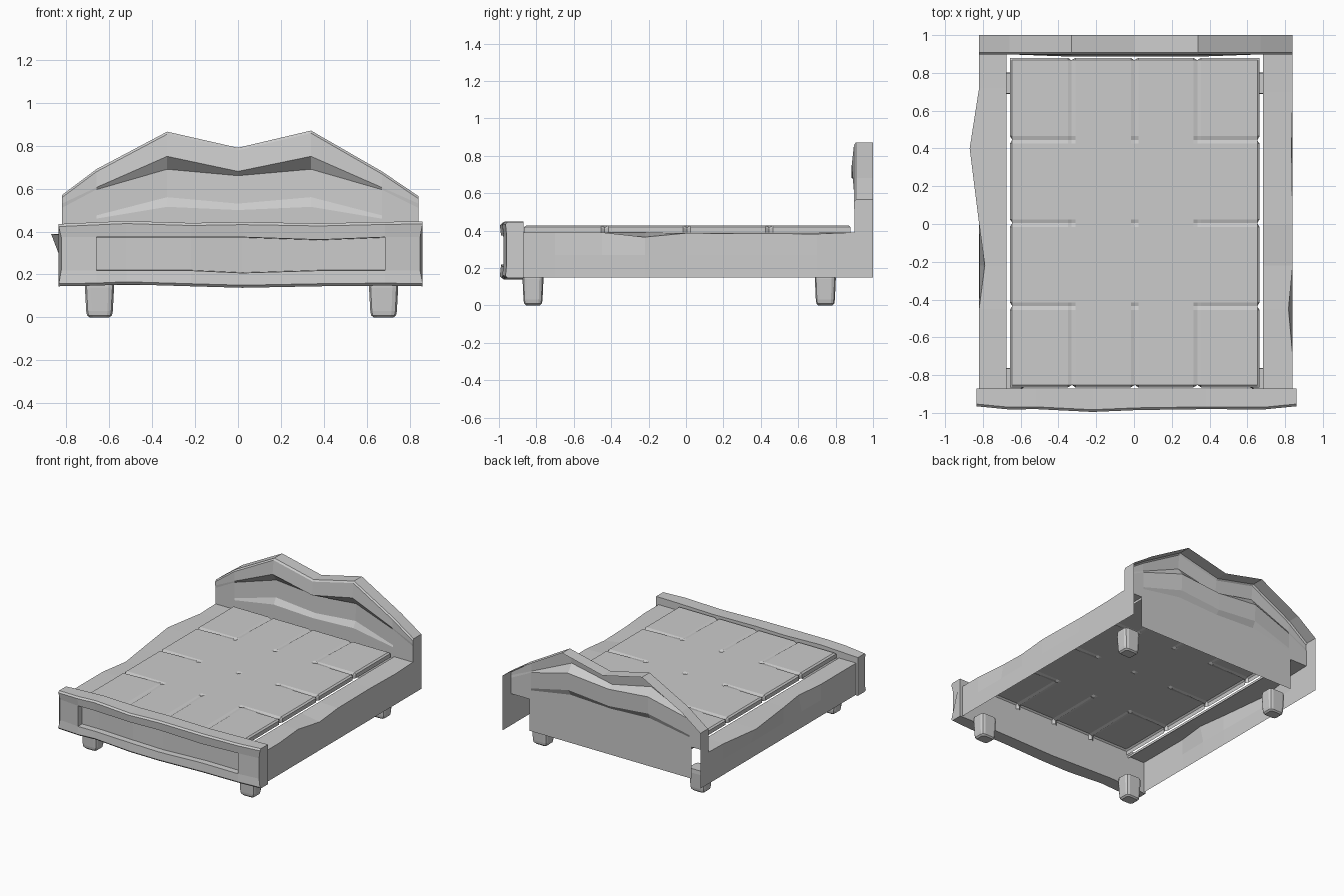
import bpy, bmesh

if "Cube" in bpy.data.objects:
    bpy.data.objects.remove(bpy.data.objects["Cube"])

def sheet(name, *patches, wrap=False, caps=False):
    """Skin each patch (a list of equal-length point rows) into one object."""
    bm = bmesh.new()
    for rows in patches:
        v = [[bm.verts.new(p) for p in r] for r in rows]
        n = len(v[0])
        for a, b in zip(v, v[1:]):
            for i in range(n if wrap else n - 1):
                j = (i + 1) % n
                bm.faces.new((a[i], a[j], b[j], b[i]))
        if caps:
            bm.faces.new(v[0])
            bm.faces.new(v[-1])
    bmesh.ops.remove_doubles(bm, verts=bm.verts, dist=0.0005)
    bmesh.ops.recalc_face_normals(bm, faces=bm.faces)
    me = bpy.data.meshes.new(name)
    bm.to_mesh(me)
    bm.free()
    ob = bpy.data.objects.new(name, me)
    bpy.context.collection.objects.link(ob)
    return ob

# Headboard: hollow shell, open at the back, with a tapered carved recess
# columns: x, top, recess upper lip, upper inner, lower inner, lower lip, depth factor
head = [(-.82, .57, .53, .51, .45, .43, 0), (-.66, .69, .605, .595, .475, .46, 0),
        (-.33, .865, .75, .69, .56, .515, 1), (0, .79, .68, .66, .53, .50, 1),
        (.34, .87, .75, .69, .56, .515, 1), (.67, .68, .605, .595, .475, .46, 0),
        (.84, .565, .53, .51, .45, .43, 0)]
cols = []
for x, t, u, ui, li, l, k in head:
    cols.append([(x, 1, t), (x, .908, t), (x, .898, t - .012), (x, .898 - .012 * k, u),
                 (x, .90 + .03 * k, ui), (x, .90 + .025 * k, li), (x, .90, l), (x, .90, .39)])
first = [(p[0], 1, p[2]) for p in cols[0]]
last = [(p[0], 1, p[2]) for p in cols[-1]]
lower = [[(x, .90, .39), (x, .90, .15)] for x in (-.675, .685)]
sides = [[[(x, y, .39), (x, y, .15)] for y in (.90, 1)] for x in (-.82, .84)]
sheet("headboard", [first] + cols + [last], lower, *sides)

# Side rails: outer wall, top and short inner lip, wavy along the top edge
def rail(name, inner, outer, wave):
    rows = []
    for y, dx, z in wave:
        rows.append([(inner, y, .372), (inner, y, .39), (outer + dx, y, z),
                     (outer + dx * .1, y, .27), (outer, y, .15)])
    sheet(name, rows)

rail("left_rail", -.675, -.82, [(-.87, 0, .39), (-.45, 0, .39), (-.22, .03, .385),
                                (0, 0, .385), (.4, -.05, .388), (.72, 0, .385), (.9, 0, .39)])
rail("right_rail", .682, .84, [(-.87, 0, .39), (-.7, 0, .39), (-.45, -.022, .39),
                               (-.22, 0, .365), (0, 0, .386), (.4, -.006, .384),
                               (.7, 0, .382), (.9, 0, .39)])

# Footboard: wobbly closed beam with a sunken front panel
# columns: x, top, bottom, front y, recess depth
foot = [(-.835, .435, .145, -.965, 0), (-.66, .443, .148, -.982, 0), (-.66, .443, .148, -.982, 1),
        (-.52, .449, .154, -.98, 1), (-.22, .44, .145, -.995, 1), (.02, .444, .138, -.985, 1),
        (.38, .438, .145, -.98, 1), (.685, .445, .148, -.982, 1), (.685, .445, .148, -.982, 0),
        (.86, .447, .145, -.965, 0)]
rows = []
for i, (x, t, b, f, k) in enumerate(foot):
    hi = .362 if x == .38 else .374
    lo = .207 if x == .02 else .218
    d = f + .045 * k
    mx = x + (.012 if i == 0 else -.012 if i == len(foot) - 1 else 0)
    rows.append([(x, -.87, b), (x, -.87, t), (x, f + .012, t), (x, f, t - .012),
                 (mx, f + .006, hi), (mx, d + .006, hi - .002), (mx, d + .006, lo + .002),
                 (mx, f + .006, lo), (x, f, b + .012), (x, f + .012, b)])
sheet("footboard", rows, wrap=True, caps=True)

# Mattress: thin hollow slab with tufted dimples and notched edges
def stops(lo, hi, tufts):
    s = [(lo, 'e'), (lo + .012, 'r')]
    for t in tufts:
        s += [(t - .02, 'm'), (t, 't'), (t + .02, 'm')]
    return s + [(hi - .012, 'r'), (hi, 'e')]

xs = stops(-.657, .665, (-.33, .003, .335))
ys = stops(-.865, .88, (-.435, .005, .445))
rows = []
for j, (y, cy) in enumerate(ys):
    row = []
    for i, (x, cx) in enumerate(xs):
        z = .418 if 'e' in (cx, cy) else .428
        px, py = x, y
        if cx == 't' and cy in 'ter':      # dimple or front/back edge notch
            z -= .012
            if cy == 'e':
                py += .014 if y < 0 else -.014
        elif cy == 't' and cx in 'er':     # side edge notch
            z -= .012
            if cx == 'e':
                px += .014 if x < 0 else -.014
        row.append((px, py, z))
    rows.append([(row[0][0], row[0][1], .388)] + row + [(row[-1][0], row[-1][1], .388)])
front = [(p[0], p[1], .388) for p in rows[0]]
back = [(p[0], p[1], .388) for p in rows[-1]]
sheet("mattress", [front] + rows + [back])

# Legs: tapered rounded blocks
def leg(name, x, y):
    def ring(hx, hy, z):
        c = .6
        return [(x + hx * a, y + hy * b, z) for a, b in
                ((1, -c), (1, c), (.88, .88), (c, 1), (-c, 1), (-.88, .88),
                 (-1, c), (-1, -c), (-.88, -.88), (-c, -1), (c, -1), (.88, -.88))]
    sheet(name, [ring(.046, .038, 0), ring(.058, .048, .01), ring(.062, .051, .03),
                 ring(.068, .056, .14), ring(.066, .054, .17)], wrap=True, caps=True)

for sx, x in (("left", -.645), ("right", .678)):
    for sy, y in (("front", -.818), ("back", .745)):
        leg(f"{sy}_{sx}_leg", x, y)
